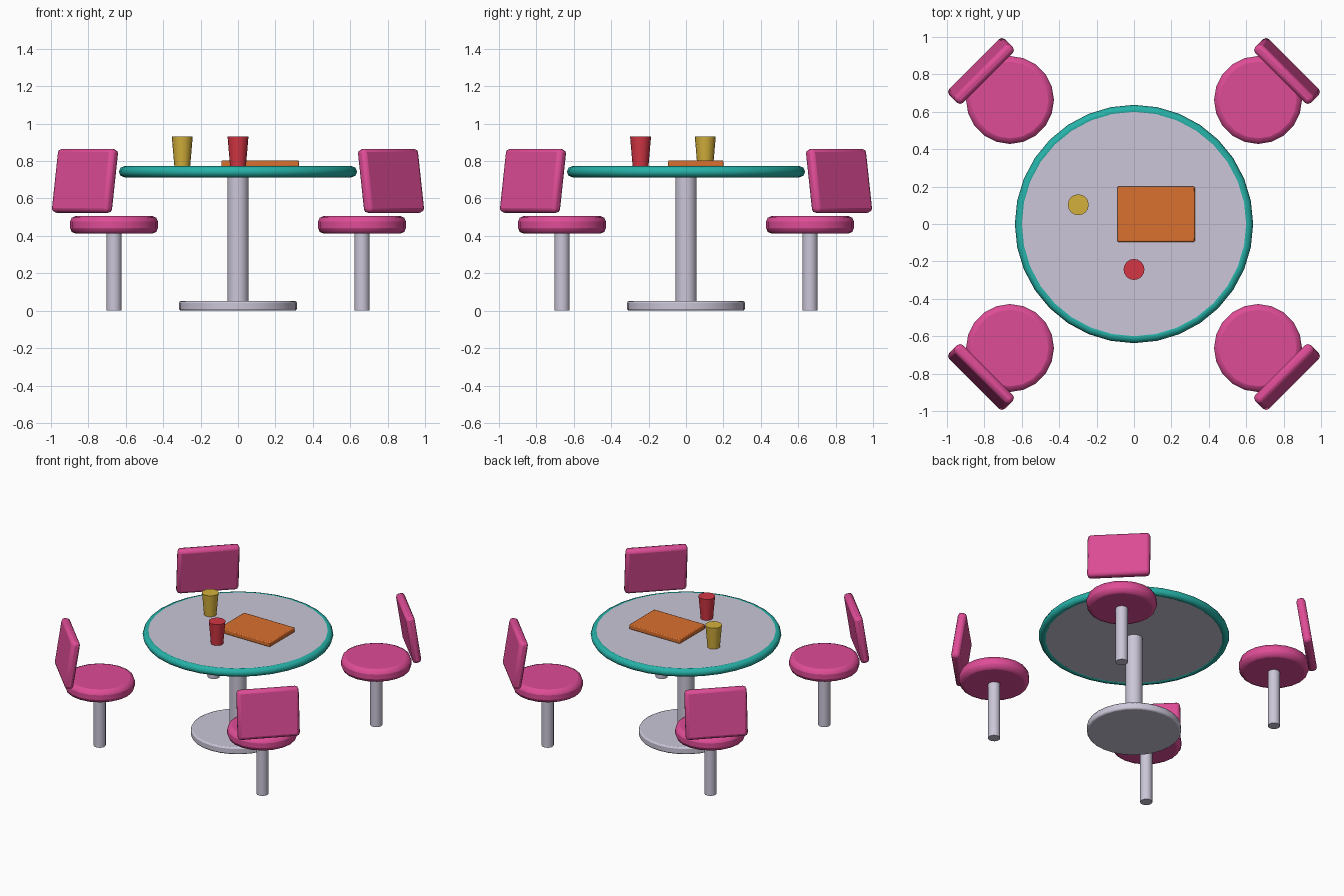
import bpy, math
from mathutils import Matrix, Vector

if "Cube" in bpy.data.objects:
    bpy.data.objects.remove(bpy.data.objects["Cube"])


def material(name, rgb):
    # sRGB 0-255 to linear
    lin = [((c / 255 + 0.055) / 1.055) ** 2.4 for c in rgb]
    m = bpy.data.materials.new(name)
    m.diffuse_color = (*lin, 1)
    m.use_nodes = True
    m.node_tree.nodes["Principled BSDF"].inputs["Base Color"].default_value = m.diffuse_color
    return m


GREY = material("pale grey", (203, 198, 216))
TEAL = material("teal", (38, 178, 168))
PINK = material("pink", (222, 76, 150))
ORANGE = material("orange", (218, 112, 46))
YELLOW = material("yellow", (212, 176, 60))
RED = material("red", (212, 54, 68))


def finish(name, mat, bevel=0, segments=2, angle=35):
    ob = bpy.context.object
    ob.name = name
    ob.data.materials.append(mat)
    if bevel:
        b = ob.modifiers.new("bevel", "BEVEL")
        b.width, b.segments = bevel, segments
        b.limit_method, b.angle_limit = "ANGLE", math.radians(40)
    bpy.ops.object.shade_smooth_by_angle(angle=math.radians(angle))
    return ob


def cylinder(name, mat, x, y, z0, z1, r0, r1=None, sides=20, **kw):
    bpy.ops.mesh.primitive_cone_add(vertices=sides, radius1=r0, radius2=r1 or r0,
                                    depth=z1 - z0, location=(x, y, (z0 + z1) / 2))
    return finish(name, mat, **kw)


def box(name, mat, size, matrix, **kw):
    bpy.ops.mesh.primitive_cube_add(size=1)
    ob = bpy.context.object
    ob.data.transform(Matrix.Diagonal((*size, 1)))
    ob.matrix_world = matrix
    return finish(name, mat, **kw)


# Table
cylinder("table_base", GREY, 0, 0, 0, 0.052, 0.315, sides=28, bevel=0.01)
cylinder("table_pedestal", GREY, 0, 0, 0.03, 0.73, 0.057)
cylinder("table_top", GREY, 0, 0, 0.72, 0.77, 0.61, sides=32)
bpy.ops.mesh.primitive_torus_add(major_segments=32, minor_segments=8, major_radius=0.607,
                                 minor_radius=0.03, location=(0, 0, 0.743))
finish("table_rim", TEAL, angle=50)

# Four stools with backs leaning in towards the table
for i, label in enumerate(("back_right", "back_left", "front_left", "front_right")):
    a = math.radians(45 + 90 * i)
    x, y = (0.663 if math.cos(a) > 0 else -0.663), (0.663 if math.sin(a) > 0 else -0.663)
    cylinder(label + "_stool_post", GREY, x, y, 0, 0.44, 0.041, sides=16)
    cylinder(label + "_seat", PINK, x, y, 0.412, 0.506, 0.235, bevel=0.03, angle=40)
    place = (Matrix.Rotation(a, 4, "Z") @ Matrix.Translation(Vector((1.157, 0, 0.694)))
             @ Matrix.Rotation(-0.15, 4, "Y"))
    box(label + "_seat_back", PINK, (0.06, 0.42, 0.345), place, bevel=0.022, angle=40)

# Tray and cups on the table
box("tray", ORANGE, (0.415, 0.295, 0.034), Matrix.Translation((0.118, 0.052, 0.786)), bevel=0.006)
cylinder("yellow_cup", YELLOW, -0.298, 0.103, 0.768, 0.931, 0.042, 0.056, sides=16)
cylinder("red_cup", RED, 0, -0.243, 0.768, 0.931, 0.042, 0.056, sides=16)
